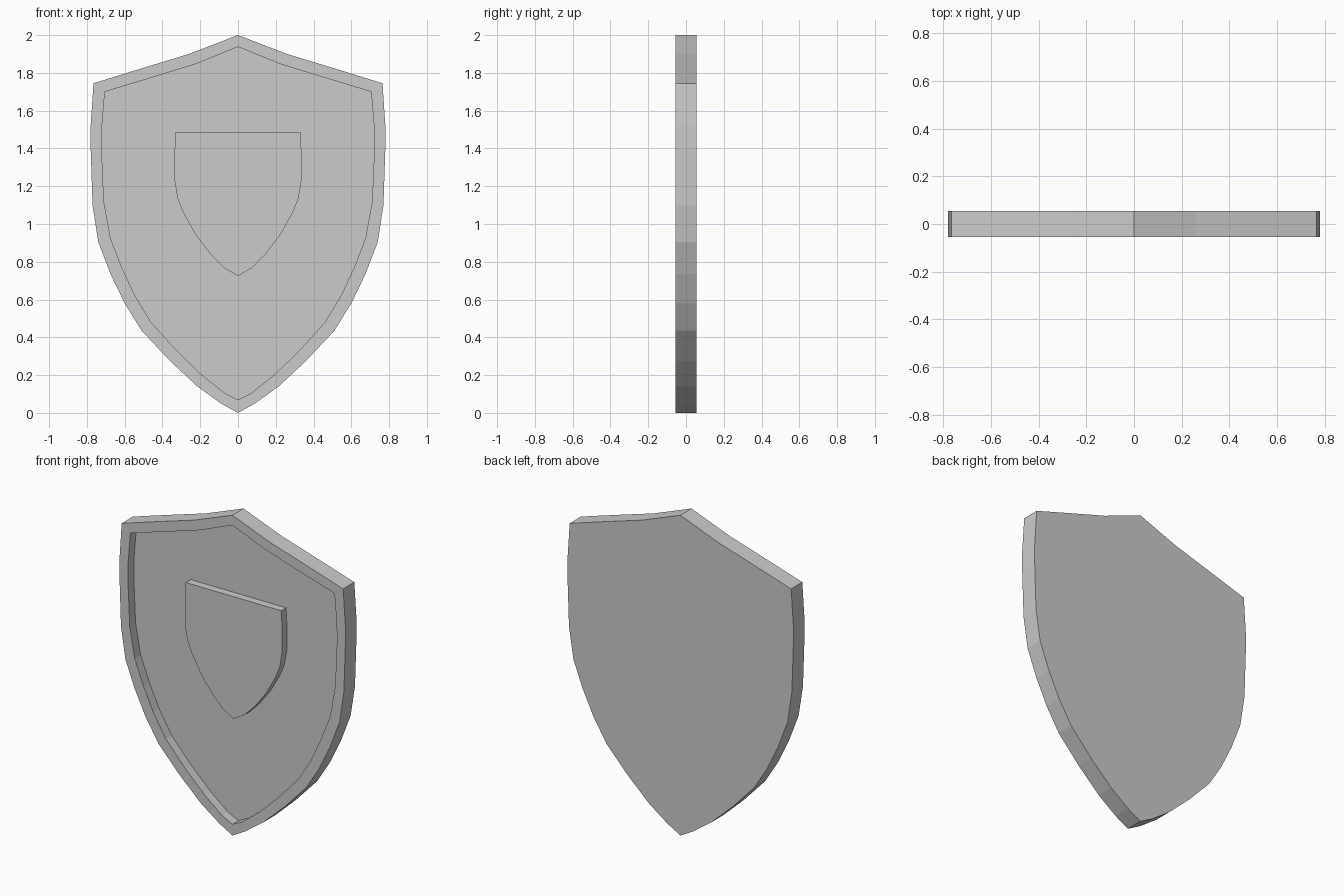
import bpy, bmesh

if "Cube" in bpy.data.objects:
    bpy.data.objects.remove(bpy.data.objects["Cube"])

FRONT, FLOOR, BACK, EMBLEM = -0.055, 0.003, 0.055, -0.045

# Right-half profiles (x, z), top centre to bottom centre
outer = [(0, 2.0), (0.26, 1.9), (0.51, 1.824), (0.765, 1.745), (0.78, 1.52), (0.78, 1.4),
         (0.77, 1.1), (0.74, 0.905), (0.675, 0.735), (0.6, 0.58), (0.51, 0.435),
         (0.36, 0.275), (0.215, 0.14), (0.09, 0.05), (0, 0)]
inner = [(0, 1.938), (0.22, 1.848), (0.48, 1.768), (0.705, 1.70), (0.72, 1.52), (0.722, 1.4),
         (0.71, 1.12), (0.675, 0.925), (0.615, 0.77), (0.545, 0.62), (0.46, 0.48),
         (0.325, 0.33), (0.19, 0.2), (0.07, 0.105), (0, 0.07)]
badge = [(0, 1.488), (0.33, 1.488), (0.335, 1.4), (0.335, 1.225), (0.32, 1.135), (0.29, 1.06),
         (0.225, 0.945), (0.15, 0.845), (0.075, 0.768), (0, 0.725)]


def mirrored(half):
    return half + [(-x, z) for x, z in half[-2:0:-1]]


def ring(bm, half, y):
    return [bm.verts.new((x, y, z)) for x, z in mirrored(half)]


def bridge(bm, a, b):
    n = len(a)
    for i in range(n):
        j = (i + 1) % n
        bm.faces.new((a[i], a[j], b[j], b[i]))


def build(name, stages):
    """Bridge successive outlines and cap both ends."""
    bm = bmesh.new()
    rings = [ring(bm, half, y) for half, y in stages]
    for a, b in zip(rings, rings[1:]):
        bridge(bm, a, b)
    bm.faces.new(rings[0])
    bm.faces.new(rings[-1])
    bmesh.ops.recalc_face_normals(bm, faces=bm.faces)
    mesh = bpy.data.meshes.new(name)
    bm.to_mesh(mesh)
    bm.free()
    obj = bpy.data.objects.new(name, mesh)
    bpy.context.collection.objects.link(obj)
    return obj


# Shield body: back plate, outer wall, raised rim and recessed face
build("shield_body", [(outer, BACK), (outer, FRONT), (inner, FRONT), (inner, FLOOR)])

# Small raised shield in the centre of the recess
build("centre_emblem", [(badge, FLOOR), (badge, EMBLEM)])
